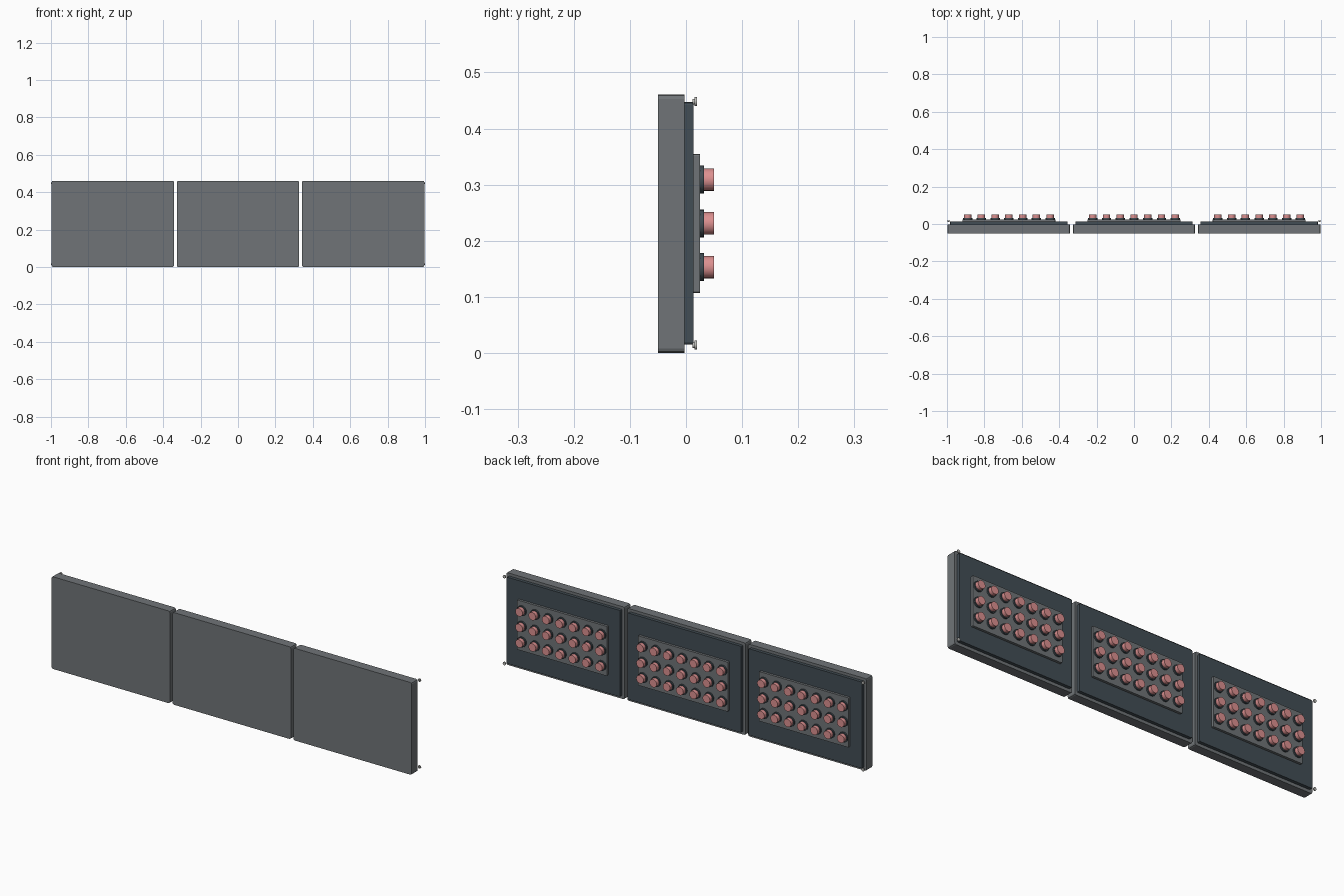
import bpy, bmesh, math
from mathutils import Matrix

if "Cube" in bpy.data.objects:
    bpy.data.objects.remove(bpy.data.objects["Cube"])


def material(name, rgb):
    m = bpy.data.materials.new(name)
    m.diffuse_color = (*rgb, 1)
    m.use_nodes = True
    m.node_tree.nodes["Principled BSDF"].inputs["Base Color"].default_value = m.diffuse_color
    return m


GREY = material("panel_grey", (0.16, 0.175, 0.185))
DARK = material("dark_backing", (0.055, 0.075, 0.09))
PINK = material("pink_cap", (0.72, 0.28, 0.28))
LIGHT = material("bolt_metal", (0.5, 0.5, 0.48))


def finish(name, bm, mat):
    mesh = bpy.data.meshes.new(name)
    bmesh.ops.recalc_face_normals(bm, faces=bm.faces)
    bm.to_mesh(mesh)
    bm.free()
    mesh.materials.append(mat)
    ob = bpy.data.objects.new(name, mesh)
    bpy.context.collection.objects.link(ob)
    return ob


def plate(name, cx, width, y0, y1, z0, z1, corner, mat):
    """Slab facing y, with its four outline corners cut."""
    bm = bmesh.new()
    bmesh.ops.create_cube(bm, size=1, matrix=Matrix.Translation(
        (cx, (y0 + y1) / 2, (z0 + z1) / 2)) @ Matrix.Diagonal((width, y1 - y0, z1 - z0, 1)))
    edges = [e for e in bm.edges
             if abs(e.verts[0].co.y - e.verts[1].co.y) > (y1 - y0) * 0.5]
    bmesh.ops.bevel(bm, geom=edges, offset=corner, segments=2, profile=0.5, affect='EDGES')
    return finish(name, bm, mat)


def discs(name, centres, radius, y0, y1, mat, sides=20):
    """Cylinders along y at each (x, z) centre."""
    bm = bmesh.new()
    for x, z in centres:
        bmesh.ops.create_cone(
            bm, cap_ends=True, segments=sides, radius1=radius, radius2=radius, depth=y1 - y0,
            matrix=Matrix.Translation((x, (y0 + y1) / 2, z)) @ Matrix.Rotation(math.pi / 2, 4, 'X'))
    ob = finish(name, bm, mat)
    bpy.ops.object.select_all(action='DESELECT')
    ob.select_set(True)
    bpy.context.view_layer.objects.active = ob
    bpy.ops.object.shade_smooth_by_angle(angle=math.radians(35))
    return ob


# Three identical panels side by side
for side, cx in (("left", -0.669), ("middle", 0), ("right", 0.669)):
    plate(side + "_front_panel", cx, 0.654, -0.05, -0.003, 0, 0.461, 0.008, GREY)
    plate(side + "_backing", cx, 0.628, -0.003, 0.013, 0.015, 0.447, 0.005, DARK)
    plate(side + "_stud_plate", cx, 0.497, 0.013, 0.025, 0.107, 0.355, 0.004, GREY)
    # Grid of 7 x 3 studs
    grid = [(cx + 0.0735 * i, 0.231 + 0.078 * j) for i in range(-3, 4) for j in (-1, 0, 1)]
    discs(side + "_stud_collars", grid, 0.025, 0.025, 0.032, DARK)
    discs(side + "_stud_caps", grid, 0.02, 0.032, 0.05, PINK)

# Small bolts at the four outer corners
corners = [(x, z) for x in (-0.992, 0.992) for z in (0.014, 0.448)]
discs("corner_bolt_shanks", corners, 0.005, 0.012, 0.015, LIGHT, 12)
discs("corner_bolt_heads", corners, 0.008, 0.015, 0.02, LIGHT, 12)
